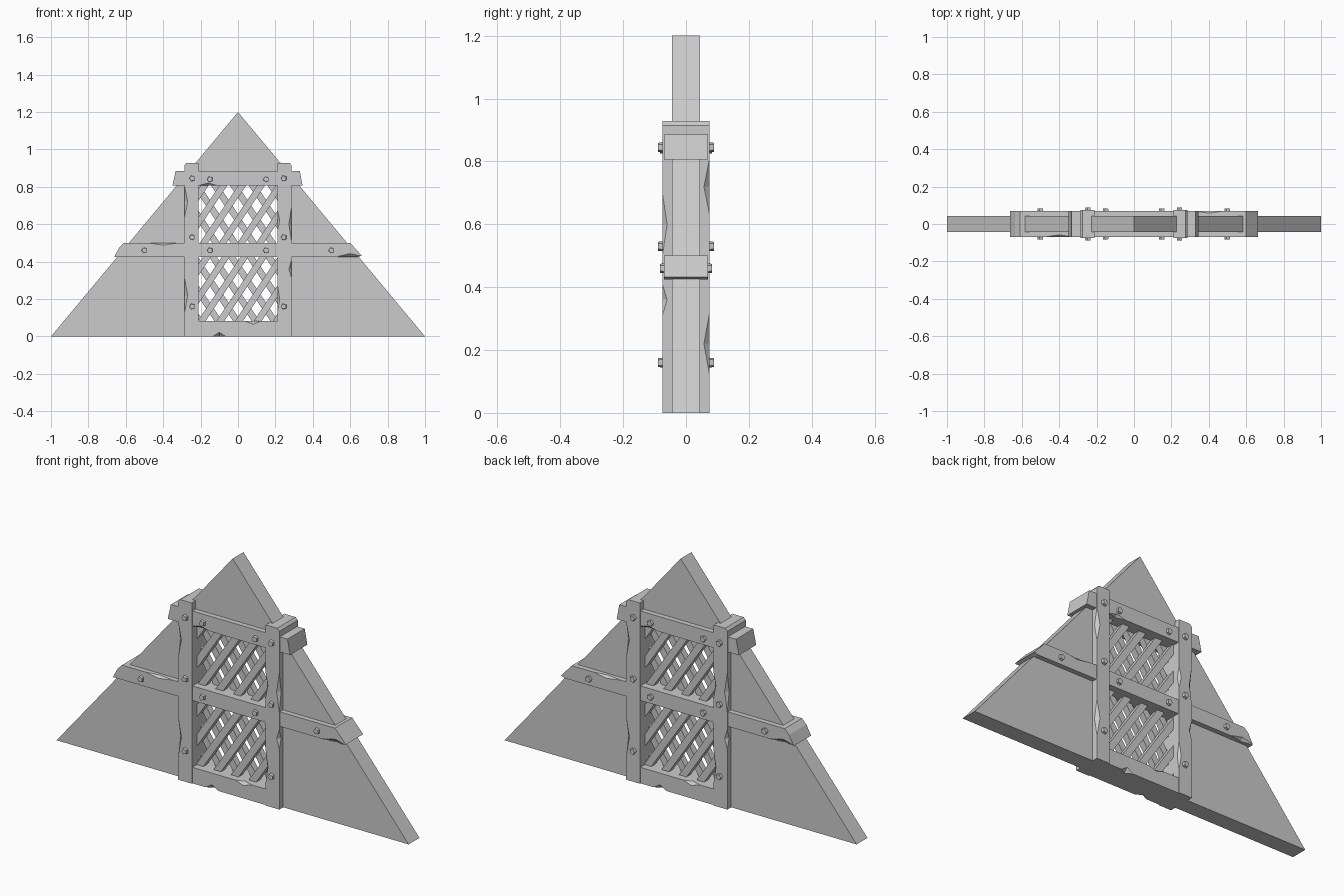
import bpy, bmesh, math
from mathutils import Vector, Matrix

cube = bpy.data.objects.get("Cube")
if cube:
    bpy.data.objects.remove(cube, do_unlink=True)

GREY = (0.6, 0.6, 0.6, 1)
stone = bpy.data.materials.new("plain grey")
stone.use_nodes = True
stone.diffuse_color = GREY
stone.node_tree.nodes["Principled BSDF"].inputs["Base Color"].default_value = GREY


def finish(name, bm):
    bmesh.ops.recalc_face_normals(bm, faces=bm.faces)
    mesh = bpy.data.meshes.new(name)
    bm.to_mesh(mesh)
    bm.free()
    mesh.materials.append(stone)
    obj = bpy.data.objects.new(name, mesh)
    bpy.context.scene.collection.objects.link(obj)
    return obj


def add_slab(bm, profile, y0, y1):
    """Extrude an (x, z) outline from y0 to y1."""
    face = bm.faces.new([bm.verts.new((x, y0, z)) for x, z in profile])
    ext = bmesh.ops.extrude_face_region(bm, geom=[face])
    moved = [v for v in ext["geom"] if isinstance(v, bmesh.types.BMVert)]
    bmesh.ops.translate(bm, verts=moved, vec=(0, y1 - y0, 0))


def slab(name, profile, y0, y1):
    bm = bmesh.new()
    add_slab(bm, profile, y0, y1)
    return finish(name, bm)


def chip(obj, chips):
    """Knock worn notches out of edges: (centre, axis, half length, depth)."""
    bm = bmesh.new()
    for centre, axis, length, depth in chips:
        size = Vector((depth, depth, depth))
        size["xyz".index(axis)] = length
        tips = []
        for i in range(3):
            for s in (-1, 1):
                p = Vector(centre)
                p[i] += s * size[i]
                tips.append(bm.verts.new(p))
        bmesh.ops.convex_hull(bm, input=tips)
    cutter = finish(obj.name + "_chip_cutter", bm)
    cutter.hide_render = True
    cutter.hide_viewport = True
    cutter.display_type = 'WIRE'
    mod = obj.modifiers.new("chips", 'BOOLEAN')
    mod.operation = 'DIFFERENCE'
    mod.solver = 'EXACT'
    mod.object = cutter


# Gable wall with the window opening left out
slab("gable_wall", [(-1, 0), (0, 1.2), (1, 0), (.25, 0), (.25, .84),
                    (-.25, .84), (-.25, 0)], -.044, .044)

# Upright posts; the worn pattern turns half round from one to the other
for name, s in (("left_post", 1), ("right_post", -1)):
    post = slab(name, [(s * x, z) for x, z in
                       [(.21, 0), (.287, 0), (.287, .915), (.275, .928), (.21, .928)]],
                -.075, .075)
    chip(post, [((s * .287, s * .075, .72), 'z', .09, .018),
                ((s * .287, s * .075, .22), 'z', .1, .018),
                ((s * .287, s * -.075, .6), 'z', .1, .015),
                ((s * .287, s * -.075, .36), 'z', .05, .015),
                ((s * .21, s * -.075, .62), 'z', .06, .013),
                ((s * .21, s * -.075, .2), 'z', .08, .013)])

# Cross beams
top = slab("top_beam", [(-.35, .807), (.345, .807), (.33, .885), (-.333, .885)], -.07, .07)
chip(top, [((-.16, -.07, .807), 'x', .05, .013), ((.16, .07, .807), 'x', .05, .013)])

middle = slab("middle_beam", [(-.662, .425), (.64, .425), (.662, .432), (.6, .5), (-.61, .5),
                              (-.635, .475)], -.07, .07)
chip(middle, [((-.4, -.07, .5), 'x', .08, .012), ((.4, .07, .5), 'x', .08, .012),
              ((.6, -.07, .427), 'x', .07, .016), ((-.6, .07, .427), 'x', .07, .016)])

sill = slab("window_sill", [(-.22, 0), (.22, 0), (.22, .082), (-.22, .082)], -.07, .07)
chip(sill, [((-.1, -.07, 0), 'x', .035, .022), ((.1, .07, 0), 'x', .035, .022),
            ((.08, -.07, .082), 'x', .045, .016), ((-.08, .07, .082), 'x', .045, .016)])


# Lattice: rising slats in front, falling slats behind, in both openings
def lattice(name, z0, z1, pitch=.1, width=.042, slope=1.5, reach=.235):
    bm = bmesh.new()
    z0, z1 = z0 - .02, z1 + .02
    mid = (z0 + z1) / 2
    for lean, y0, y1 in ((1, -.034, 0), (-1, 0, .034)):
        for i in range(-4, 5):
            c = i * pitch + .02 * lean
            za, zb = sorted(mid + lean * slope * (side * reach - c) for side in (-1, 1))
            za, zb = max(za, z0), min(zb, z1)
            if zb - za < .05:
                continue
            xa, xb = (c + lean * (z - mid) / slope for z in (za, zb))
            h = width / 2
            add_slab(bm, [(xa - h, za), (xa + h, za), (xb + h, zb), (xb - h, zb)], y0, y1)
    return finish(name, bm)


lattice("upper_lattice", .5, .807)
lattice("lower_lattice", .082, .425)

# Bolt heads on both faces
bm = bmesh.new()
for x, z, out in ((.245, .845, .089), (.15, .84, .083), (.245, .53, .089),
                  (.15, .46, .083), (.5, .46, .083), (.245, .16, .089)):
    for sx in (-1, 1):
        for sy in (-1, 1):
            place = (Matrix.Translation((sx * x, sy * (out - .015), z))
                     @ Matrix.Rotation(-sy * math.pi / 2, 4, 'X')
                     @ Matrix.Rotation(math.pi / 2, 4, 'Z'))
            bmesh.ops.create_cone(bm, cap_ends=True, segments=5, radius1=.018,
                                  radius2=.015, depth=.03, matrix=place)
finish("bolts", bm)
